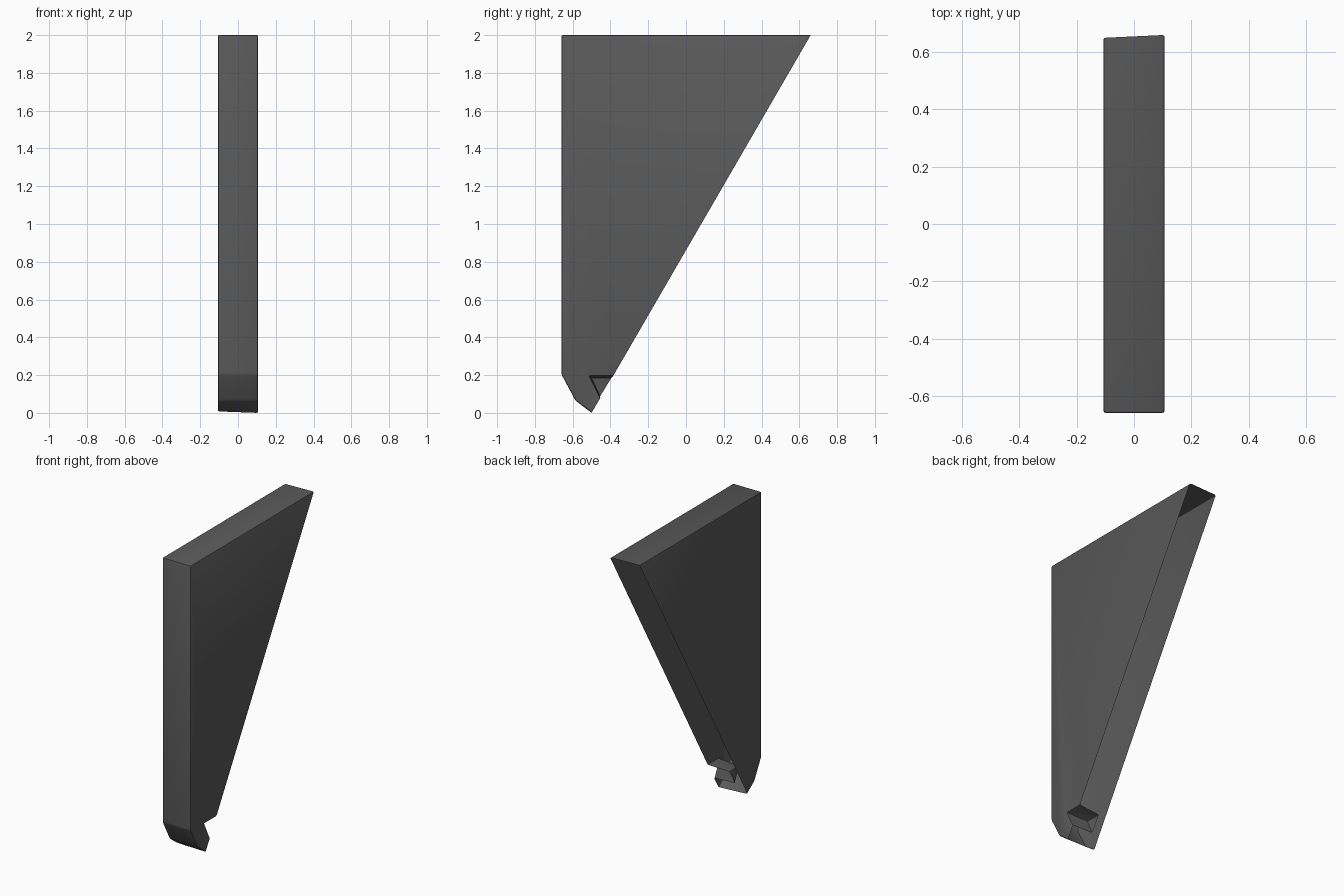
import bpy, bmesh
from math import radians

if "Cube" in bpy.data.objects:
    bpy.data.objects.remove(bpy.data.objects["Cube"])

W = 0.107          # half width
FLOOR = -0.05      # x of the recess floor

bm = bmesh.new()


def points(x, profile):
    return [bm.verts.new((x, y, z)) for y, z in profile]


# Side outlines: back top, front top, front low, chin, tip
right = points(W, [(0.66, 2), (-0.66, 2), (-0.66, 0.205), (-0.585, 0.065), (-0.5, 0)])
left = points(-W, [(0.65, 2), (-0.66, 2), (-0.66, 0.205), (-0.585, 0.065), (-0.506, 0.008)])

# Recess in the right wall: mouth and floor (lower, inner, upper corner)
mouth = points(W, [(-0.453, 0.08), (-0.51, 0.195), (-0.386, 0.195)])
floor = points(FLOOR, [(-0.456, 0.085), (-0.503, 0.187), (-0.394, 0.187)])

# Shell walls; the sloping side stays open
bm.faces.new(right + mouth)
bm.faces.new(left)
bm.faces.new(floor)
for a, b in ((right, left), (mouth, floor)):
    for i in range(len(a) - 1):
        bm.faces.new((a[i], a[i + 1], b[i + 1], b[i]))
bmesh.ops.recalc_face_normals(bm, faces=bm.faces)
top = max(bm.faces, key=lambda f: f.calc_center_median().z)
if top.normal.z < 0:
    bmesh.ops.reverse_faces(bm, faces=bm.faces)

# Small rounded edges
edges = [e for e in bm.edges if not e.is_boundary]
bmesh.ops.bevel(bm, geom=edges, offset=0.009, segments=2, profile=0.5,
                affect='EDGES', clamp_overlap=True)

mesh = bpy.data.meshes.new("wedge_shell")
bm.to_mesh(mesh)
bm.free()
shell = bpy.data.objects.new("wedge_shell", mesh)
bpy.context.collection.objects.link(shell)

# Dark grey finish
mat = bpy.data.materials.new("dark_grey")
mat.diffuse_color = (0.1, 0.1, 0.1, 1)
mat.use_nodes = True
mat.node_tree.nodes["Principled BSDF"].inputs["Base Color"].default_value = mat.diffuse_color
mesh.materials.append(mat)

bpy.context.view_layer.objects.active = shell
shell.select_set(True)
bpy.ops.object.shade_smooth_by_angle(angle=radians(35))
